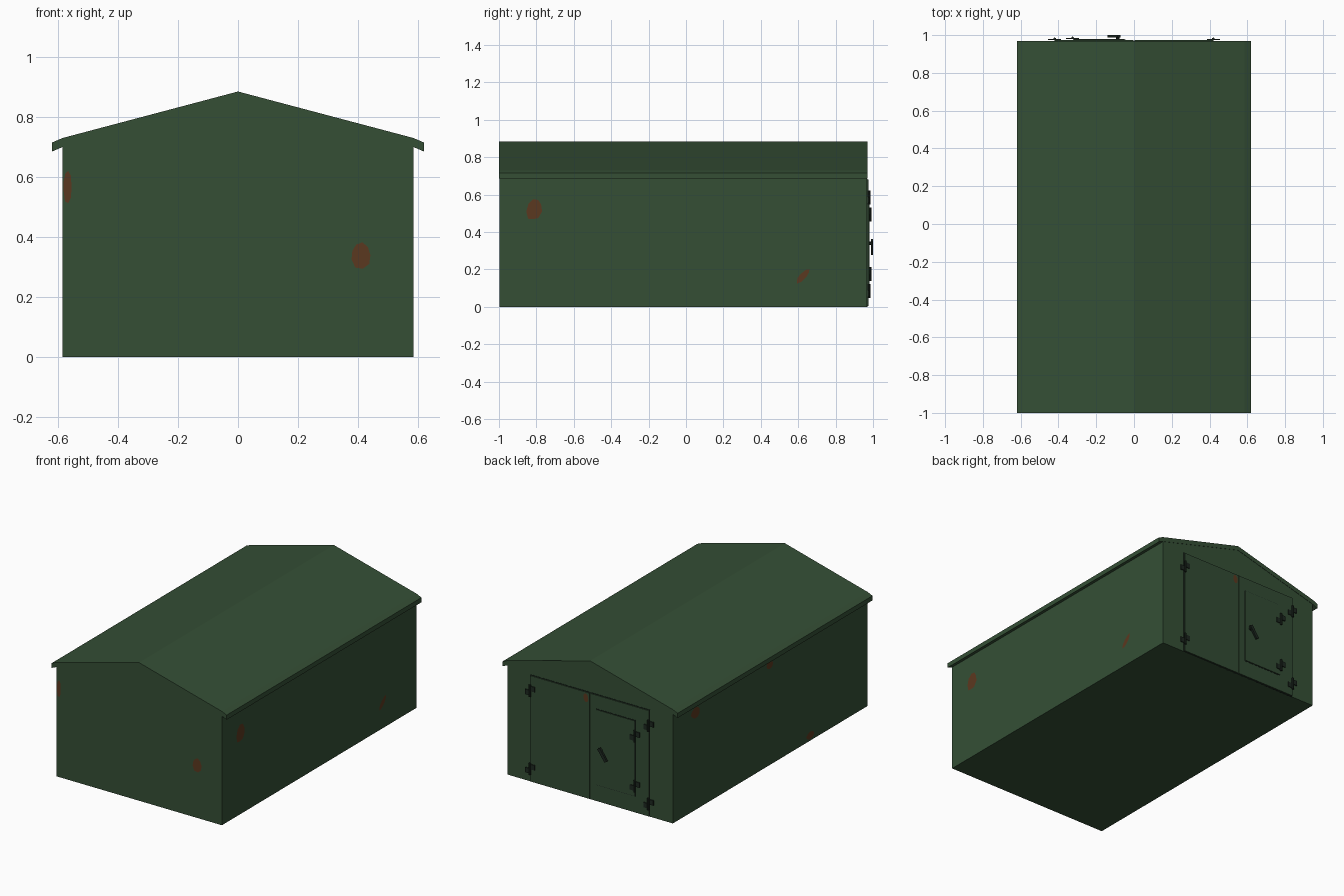
import bpy, bmesh, math, random
from mathutils import Vector, Matrix

if "Cube" in bpy.data.objects:
    bpy.data.objects.remove(bpy.data.objects["Cube"])

random.seed(4)


def material(name, rgb):
    m = bpy.data.materials.new(name)
    m.diffuse_color = (*rgb, 1)
    m.use_nodes = True
    m.node_tree.nodes["Principled BSDF"].inputs["Base Color"].default_value = m.diffuse_color
    return m


GREEN = material("green_paint", (0.035, 0.078, 0.036))
DOOR = material("door_green", (0.032, 0.070, 0.034))
RUST = material("rust", (0.105, 0.040, 0.014))
METAL = material("dark_metal", (0.012, 0.020, 0.014))


def finish(name, bm, mat):
    bmesh.ops.recalc_face_normals(bm, faces=bm.faces)
    me = bpy.data.meshes.new(name)
    bm.to_mesh(me)
    bm.free()
    ob = bpy.data.objects.new(name, me)
    bpy.context.collection.objects.link(ob)
    me.materials.append(mat)
    return ob


def extrude_profile(name, pts, y0, y1, mat):
    bm = bmesh.new()
    face = bm.faces.new([bm.verts.new((x, y0, z)) for x, z in pts])
    res = bmesh.ops.extrude_face_region(bm, geom=[face])
    verts = [v for v in res["geom"] if isinstance(v, bmesh.types.BMVert)]
    bmesh.ops.translate(bm, verts=verts, vec=(0, y1 - y0, 0))
    return finish(name, bm, mat)


def box(name, lo, hi, mat, tilt=0):
    lo, hi = Vector(lo), Vector(hi)
    bm = bmesh.new()
    m = (Matrix.Translation((lo + hi) / 2) @ Matrix.Rotation(tilt, 4, "Y")
         @ Matrix.Diagonal((*(hi - lo), 1)))
    bmesh.ops.create_cube(bm, size=1, matrix=m)
    return finish(name, bm, mat)


def cylinder(name, centre, radius, depth, axis, mat):
    bm = bmesh.new()
    rot = Matrix.Rotation(math.pi / 2, 4, "X") if axis == "Y" else Matrix()
    bmesh.ops.create_cone(bm, cap_ends=True, segments=10, radius1=radius, radius2=radius,
                          depth=depth, matrix=Matrix.Translation(centre) @ rot)
    return finish(name, bm, mat)


def rust_patch(name, centre, u, w, h, tilt=0):
    # ragged flat polygon; u is the horizontal direction along the wall
    c, u, up = Vector(centre), Vector(u), Vector((0, 0, 1))
    bm = bmesh.new()
    vs = []
    for i in range(9):
        a = i * math.tau / 9
        r = random.uniform(0.85, 1.1)
        p, q = math.cos(a) * w / 2 * r, math.sin(a) * h / 2 * r
        vs.append(bm.verts.new(c + u * (p * math.cos(tilt) - q * math.sin(tilt))
                               + up * (p * math.sin(tilt) + q * math.cos(tilt))))
    bm.faces.new(vs)
    return finish(name, bm, RUST)


# walls and floor as one gabled block
extrude_profile("walls", [(-0.585, 0), (0.585, 0), (0.585, 0.71), (0, 0.865), (-0.585, 0.71)],
                -0.998, 0.968, GREEN)

# roof shell with the steeper lip at each eave
top = [(0.62, 0.715), (0.585, 0.73), (0, 0.885)]
under = [(0, 0.857), (0.585, 0.70), (0.62, 0.685)]
left = [(-x, z) for x, z in top[:2]][::-1] + [(-x, z) for x, z in under[1:]][::-1]
extrude_profile("roof", top + left + under, -1.0, 0.970, GREEN)

# double doors on the back, a thin dark recess showing in the gaps
box("door_frame", (-0.424, 0.96, 0), (0.424, 0.9695, 0.684), METAL)
for side, x0, x1 in (("left", -0.42, -0.002), ("right", 0.002, 0.42)):
    box("door_" + side, (x0, 0.962, 0.004), (x1, 0.975, 0.68), DOOR)

# small wicket door set into one leaf
box("wicket_gap", (-0.324, 0.97, 0.106), (-0.046, 0.9765, 0.594), METAL)
box("wicket_door", (-0.32, 0.97, 0.11), (-0.05, 0.980, 0.59), DOOR)


# hinges: a barrel with two staggered leaves
def hinge(name, x, y, z):
    cylinder(name + "_barrel", (x, y + 0.004, z), 0.007, 0.075, "Z", METAL)
    box(name + "_leaf_a", (x - 0.034, y - 0.002, z - 0.002), (x, y + 0.004, z + 0.03), METAL)
    box(name + "_leaf_b", (x, y - 0.002, z - 0.03), (x + 0.034, y + 0.004, z + 0.002), METAL)


for i, z in enumerate((0.085, 0.585)):
    for side, x in (("left", -0.42), ("right", 0.42)):
        hinge(f"door_hinge_{side}_{i}", x, 0.976, z)
for i, z in enumerate((0.175, 0.495)):
    hinge(f"wicket_hinge_{i}", -0.325, 0.981, z)

# slanted handle on a short spindle
cylinder("handle_spindle", (-0.085, 0.985, 0.34), 0.010, 0.018, "Y", METAL)
box("handle_bar", (-0.115, 0.988, 0.274), (-0.095, 1.0, 0.364), METAL, tilt=math.radians(35))

# rust patches
X, Y = (1, 0, 0), (0, 1, 0)
rust_patch("rust_front_low", (0.41, -0.9995, 0.34), X, 0.07, 0.09)
rust_patch("rust_front_edge", (-0.569, -0.9995, 0.57), X, 0.03, 0.11)
rust_patch("rust_right_high", (0.5865, -0.81, 0.52), Y, 0.08, 0.12, -0.25)
rust_patch("rust_right_low", (0.5865, 0.625, 0.165), Y, 0.10, 0.035, 0.8)
rust_patch("rust_left_high", (-0.5865, 0.74, 0.62), Y, 0.09, 0.07)
rust_patch("rust_left_mid", (-0.5865, -0.01, 0.64), Y, 0.07, 0.05)
rust_patch("rust_left_low", (-0.5865, -0.42, 0.035), Y, 0.08, 0.05)
rust_patch("rust_door", (0.025, 0.9765, 0.645), X, 0.035, 0.06)
